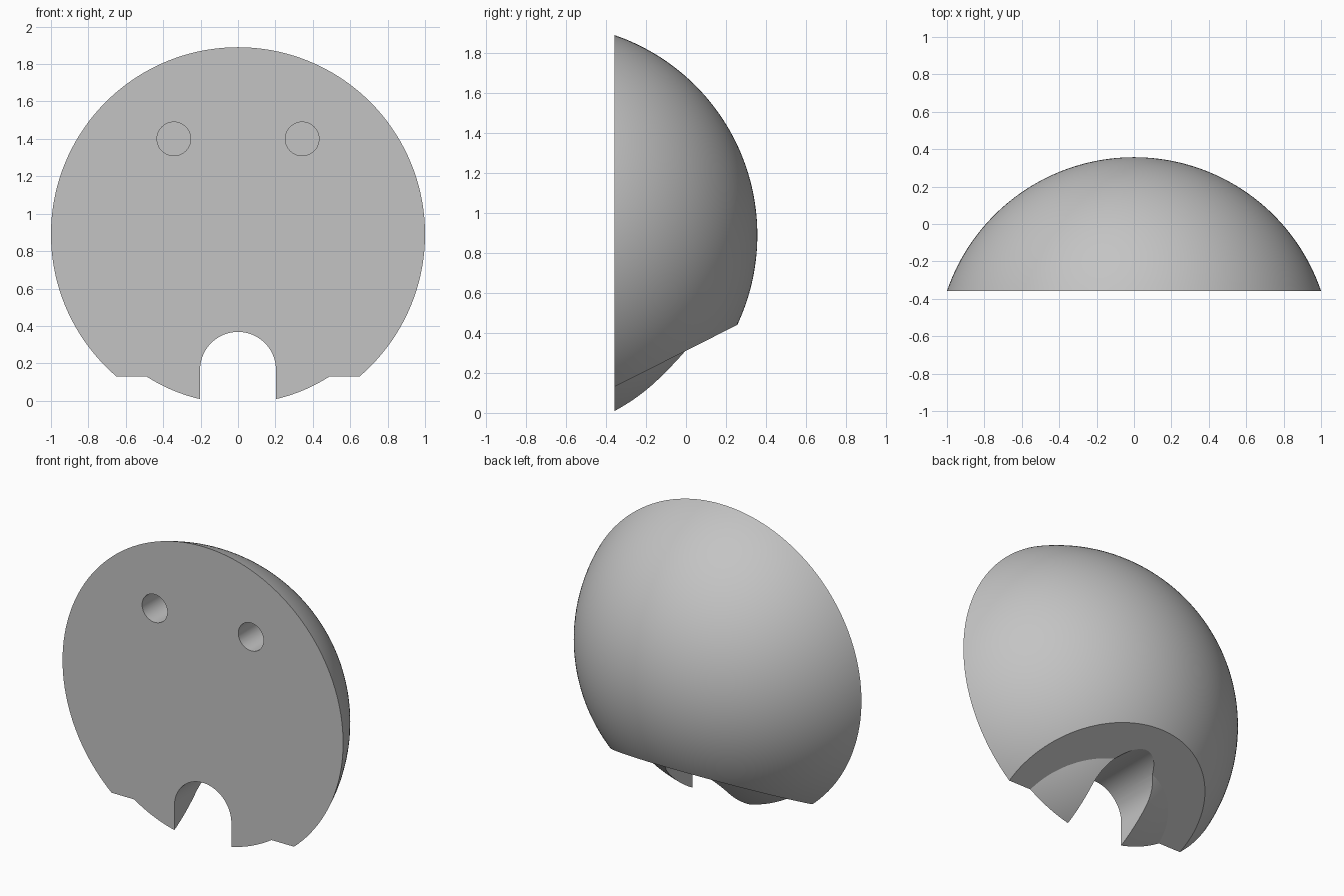
import bpy, bmesh, math
from mathutils import Matrix, Vector

cube = bpy.data.objects.get("Cube")
if cube:
    bpy.data.objects.remove(cube, do_unlink=True)

FRONT = -0.358      # y of the flat front face
MID_Z = 0.89        # height of the dome axis
grey = bpy.data.materials.new("plain grey")
grey.use_nodes = True
colour = (0.55, 0.55, 0.55, 1)
grey.diffuse_color = colour
grey.node_tree.nodes["Principled BSDF"].inputs["Base Color"].default_value = colour


def add_object(name, bm):
    bmesh.ops.recalc_face_normals(bm, faces=bm.faces)
    mesh = bpy.data.meshes.new(name)
    bm.to_mesh(mesh)
    bm.free()
    mesh.materials.append(grey)
    obj = bpy.data.objects.new(name, mesh)
    bpy.context.collection.objects.link(obj)
    return obj


def spherical_cap(name, centre_y, radius, base_y, rings=48, segments=144):
    """Solid cap of a sphere, flat at base_y and bulging towards +y."""
    bm = bmesh.new()
    sweep = math.acos((base_y - centre_y) / radius)
    points = [Vector((0, base_y, MID_Z))]
    for i in range(rings + 1):
        a = sweep * (1 - i / rings)
        points.append(Vector((radius * math.sin(a), centre_y + radius * math.cos(a), MID_Z)))
    verts = [bm.verts.new(p) for p in points]
    edges = [bm.edges.new(pair) for pair in zip(verts, verts[1:])]
    bmesh.ops.spin(bm, geom=verts + edges, cent=(0, 0, MID_Z), axis=(0, 1, 0),
                   angle=2 * math.pi, steps=segments, use_merge=False)
    bmesh.ops.remove_doubles(bm, verts=bm.verts, dist=1e-5)
    return add_object(name, bm)


def prism(name, outline, axis, start, end):
    """Extrude a 2D outline along x (outline in y, z) or y (outline in x, z)."""
    bm = bmesh.new()
    place = (lambda p: (start, p[0], p[1])) if axis == "x" else (lambda p: (p[0], start, p[1]))
    face = bm.faces.new([bm.verts.new(place(p)) for p in outline])
    new = bmesh.ops.extrude_face_region(bm, geom=[face])["geom"]
    shift = (end - start, 0, 0) if axis == "x" else (0, end - start, 0)
    bmesh.ops.translate(bm, verts=[v for v in new if isinstance(v, bmesh.types.BMVert)], vec=shift)
    return add_object(name, bm)


def subtract(target, cutter):
    cutter.hide_render = True
    mod = target.modifiers.new("cut", "BOOLEAN")
    mod.operation = "DIFFERENCE"
    mod.solver = "EXACT"
    mod.object = cutter
    bpy.context.view_layer.objects.active = target
    bpy.ops.object.modifier_apply(modifier=mod.name)
    bpy.data.objects.remove(cutter, do_unlink=True)


def arc(cx, cz, radius, start, end, steps):
    return [(cx + radius * math.cos(start + (end - start) * i / steps),
             cz + radius * math.sin(start + (end - start) * i / steps)) for i in range(steps + 1)]


# Domed shell with a flat front
dome = spherical_cap("domed_shell", -0.70, 1.057, FRONT)

# Sloping underside cut, leaving a rounded inner bulge standing proud
slope = lambda y: 0.13 + 0.505 * (y - FRONT)
wedge = prism("underside_cutter", [(-0.6, -0.6), (0.8, -0.6), (0.8, slope(0.8)), (-0.6, slope(-0.6))],
              "x", -1.5, 1.5)
subtract(wedge, spherical_cap("inner_bulge", -0.83, 1.02, -0.75))
subtract(dome, wedge)

# Arched channel running front to back
arch = [(0.203, -0.4)] + arc(0, 0.165, 0.203, 0, math.pi, 48) + [(-0.203, -0.4)]
subtract(dome, prism("arch_cutter", arch, "y", -0.7, 0.9))

# Pair of round blind holes
for side in (-1, 1):
    circle = arc(side * 0.343, 1.40, 0.09, 0, 2 * math.pi, 48)[:-1]
    subtract(dome, prism("hole_cutter", circle, "y", FRONT - 0.2, FRONT + 0.32))

# Smooth curves, crisp cut edges
bpy.ops.object.select_all(action="DESELECT")
dome.select_set(True)
bpy.context.view_layer.objects.active = dome
bpy.ops.object.shade_smooth_by_angle(angle=math.radians(14))
